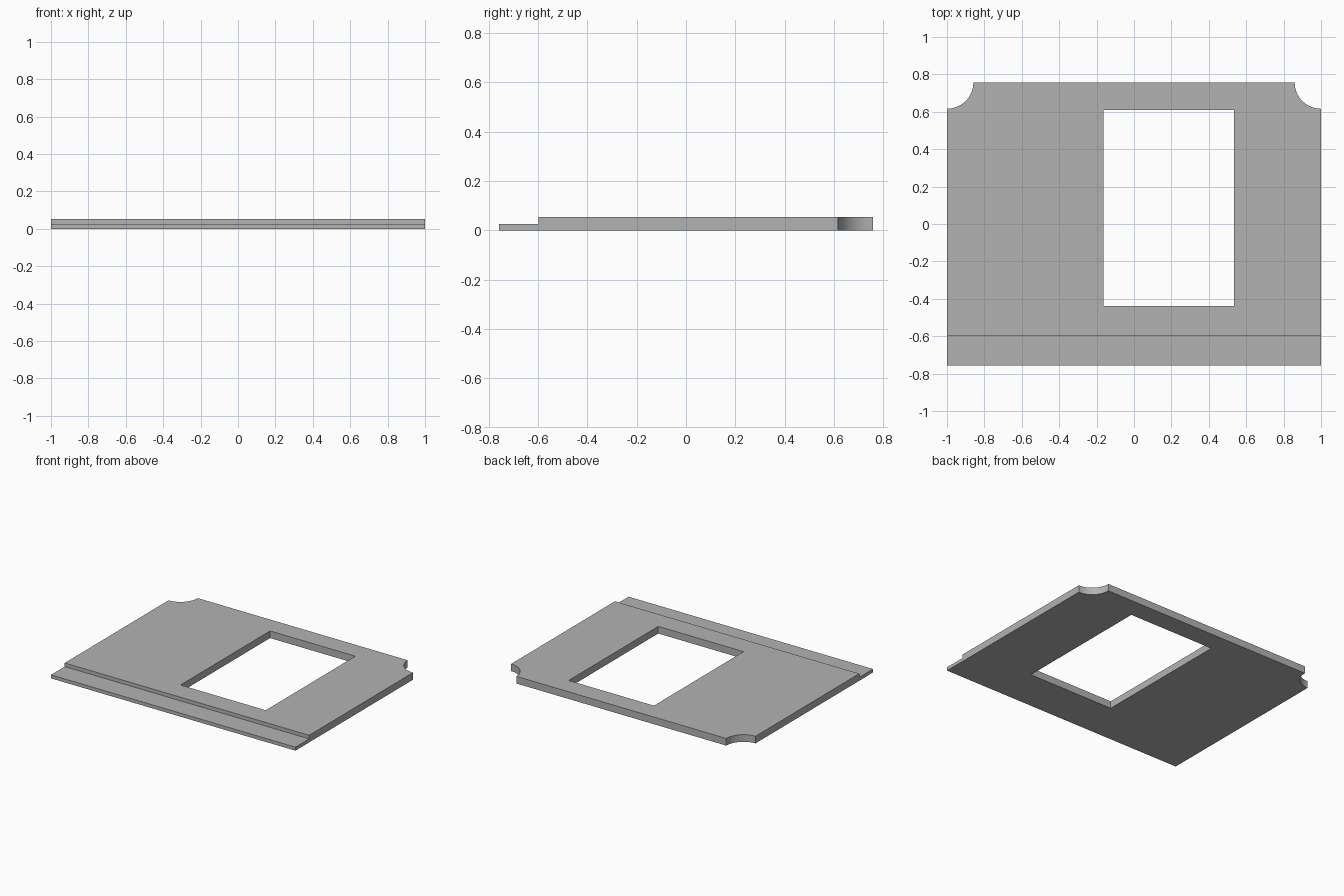
import bpy
import bmesh
import math

HALF_X, HALF_Y = 1.0, 0.757
THICK, LIP = 0.053, 0.026
STEP_Y = -0.597
NOTCH_R = 0.141

cube = bpy.data.objects.get("Cube")
if cube:
    bpy.data.objects.remove(cube, do_unlink=True)

grey = bpy.data.materials.new("plain grey")
grey.use_nodes = True
colour = (0.45, 0.45, 0.45, 1)
grey.diffuse_color = colour
grey.node_tree.nodes["Principled BSDF"].inputs["Base Color"].default_value = colour


def prism(name, points, direction):
    """Extrude a closed outline along a direction into a solid."""
    bm = bmesh.new()
    face = bm.faces.new([bm.verts.new(p) for p in points])
    new = bmesh.ops.extrude_face_region(bm, geom=[face])["geom"]
    verts = [v for v in new if isinstance(v, bmesh.types.BMVert)]
    bmesh.ops.translate(bm, verts=verts, vec=direction)
    bmesh.ops.recalc_face_normals(bm, faces=bm.faces)
    mesh = bpy.data.meshes.new(name)
    bm.to_mesh(mesh)
    bm.free()
    mesh.materials.append(grey)
    obj = bpy.data.objects.new(name, mesh)
    bpy.context.collection.objects.link(obj)
    return obj


# Panel with a thin lip along the front edge
profile = [(-HALF_Y, 0), (HALF_Y, 0), (HALF_Y, THICK),
           (STEP_Y, THICK), (STEP_Y, LIP), (-HALF_Y, LIP)]
panel = prism("panel", [(-HALF_X, y, z) for y, z in profile], (2 * HALF_X, 0, 0))

# Rectangular opening, off to the left
x0, x1, y0, y1 = -0.164, 0.534, -0.438, 0.609
cutters = [prism("opening_cutter",
                 [(x, y, -0.1) for x, y in ((x0, y0), (x1, y0), (x1, y1), (x0, y1))],
                 (0, 0, 0.3))]

# Round notches in the back corners
SIDES = 64
for side, label in ((1, "left"), (-1, "right")):
    ring = [(side * HALF_X + NOTCH_R * math.cos(math.tau * i / SIDES),
             HALF_Y + NOTCH_R * math.sin(math.tau * i / SIDES), -0.1)
            for i in range(SIDES)]
    cutters.append(prism(label + "_notch_cutter", ring, (0, 0, 0.3)))

# Cut the panel, then discard the cutters
bpy.context.view_layer.objects.active = panel
panel.select_set(True)
for cutter in cutters:
    cutter.hide_render = True
    mod = panel.modifiers.new(cutter.name, "BOOLEAN")
    mod.operation = "DIFFERENCE"
    mod.solver = "EXACT"
    mod.object = cutter
    bpy.ops.object.modifier_apply(modifier=mod.name)
    bpy.data.objects.remove(cutter, do_unlink=True)

bpy.ops.object.shade_smooth_by_angle(angle=math.radians(30))
